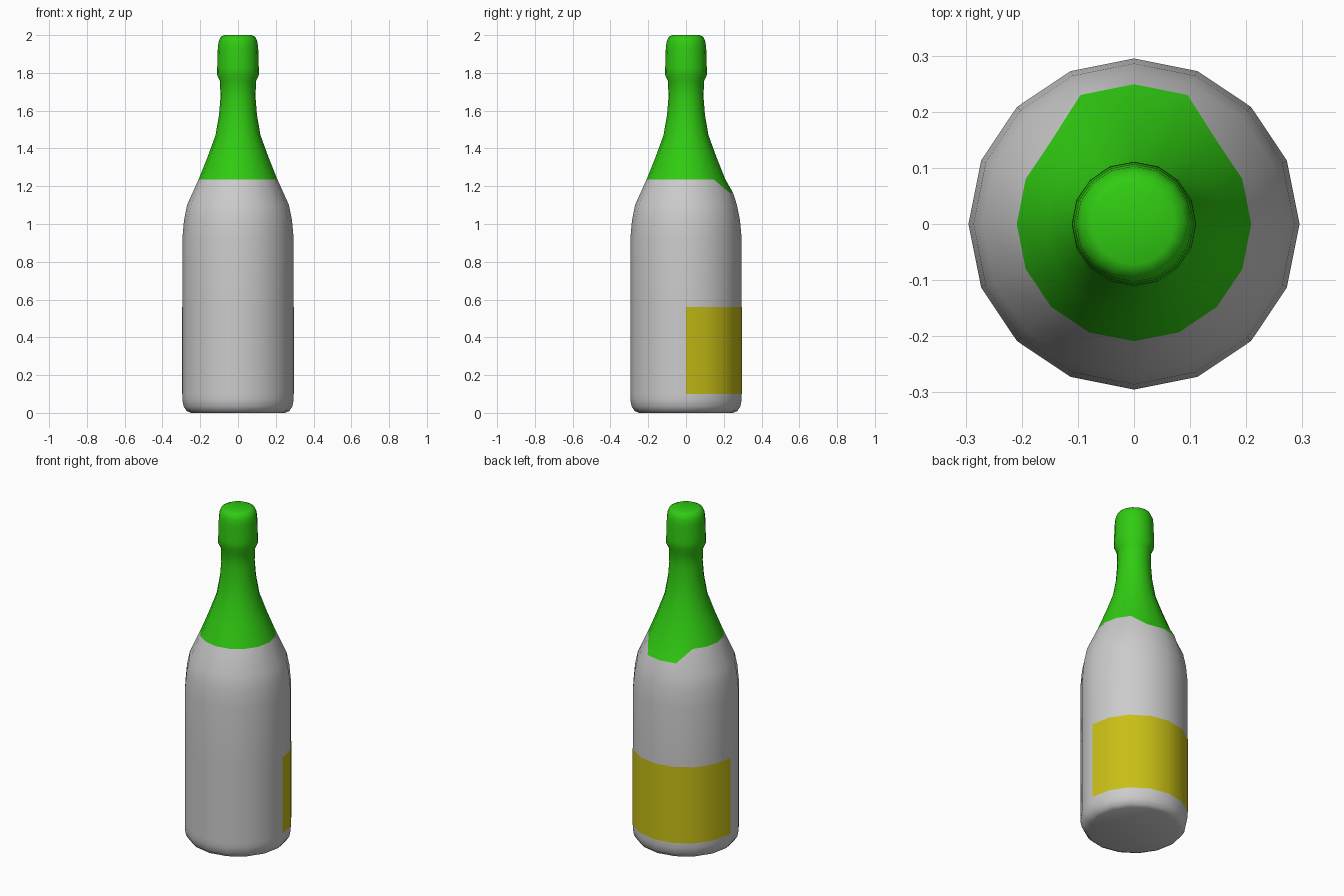
import bpy, bmesh
from math import cos, sin, pi, radians

if "Cube" in bpy.data.objects:
    bpy.data.objects.remove(bpy.data.objects["Cube"])

SIDES = 16


def lathe(name, profile, first=0, last=SIDES, cap_bottom=False, cap_top=False, color=None):
    """Revolve (radius, z) points; a profile entry may be a function of the column index."""
    bm = bmesh.new()
    full = last - first == SIDES
    cols = range(first, last if full else last + 1)
    rings = []
    for p in profile:
        ring = []
        for i in cols:
            r, z = p(i) if callable(p) else p
            a = 2 * pi * i / SIDES
            ring.append(bm.verts.new((r * cos(a), r * sin(a), z)))
        rings.append(ring)
    n = len(cols)
    for low, high in zip(rings, rings[1:]):
        for i in range(n if full else n - 1):
            j = (i + 1) % n
            bm.faces.new((low[i], low[j], high[j], high[i]))
    if cap_bottom:
        bm.faces.new(rings[0][::-1])
    if cap_top:
        bm.faces.new(rings[-1])
    bmesh.ops.remove_doubles(bm, verts=bm.verts, dist=1e-4)
    mesh = bpy.data.meshes.new(name)
    bm.to_mesh(mesh)
    bm.free()
    obj = bpy.data.objects.new(name, mesh)
    bpy.context.collection.objects.link(obj)
    if color:
        mat = bpy.data.materials.new(name + "_color")
        mat.diffuse_color = color
        mat.use_nodes = True
        mat.node_tree.nodes["Principled BSDF"].inputs["Base Color"].default_value = mat.diffuse_color
        mesh.materials.append(mat)
    bpy.ops.object.select_all(action='DESELECT')
    obj.select_set(True)
    bpy.context.view_layer.objects.active = obj
    bpy.ops.object.shade_smooth_by_angle(angle=radians(50))
    return obj


# Seam between glass and foil dips down over the three rear columns
def seam(i):
    return (0.249, 1.165) if i in (3, 4, 5) else (0.209, 1.235)


# Glass body with rounded foot and shoulder
lathe("glass_body", [(0.25, 0.0), (0.272, 0.01), (0.288, 0.035), (0.295, 0.07),
                     (0.295, 0.10), (0.295, 0.56), (0.295, 0.92),
                     (0.286, 1.02), (0.270, 1.10), seam],
      cap_bottom=True)

# Foil wrap over the neck, lip and stopper
lathe("neck_foil", [seam, (0.209, 1.235), (0.159, 1.36), (0.119, 1.47), (0.100, 1.58),
                    (0.093, 1.67), (0.095, 1.757), (0.111, 1.79), (0.110, 1.83),
                    (0.107, 1.93), (0.103, 1.965), (0.092, 1.99), (0.072, 2.0)],
      cap_top=True, color=(0.03, 0.60, 0.006, 1))

# Label around the rear half
lathe("label", [(0.2965, 0.10), (0.2965, 0.56)], first=0, last=8,
      color=(0.58, 0.52, 0.008, 1))
